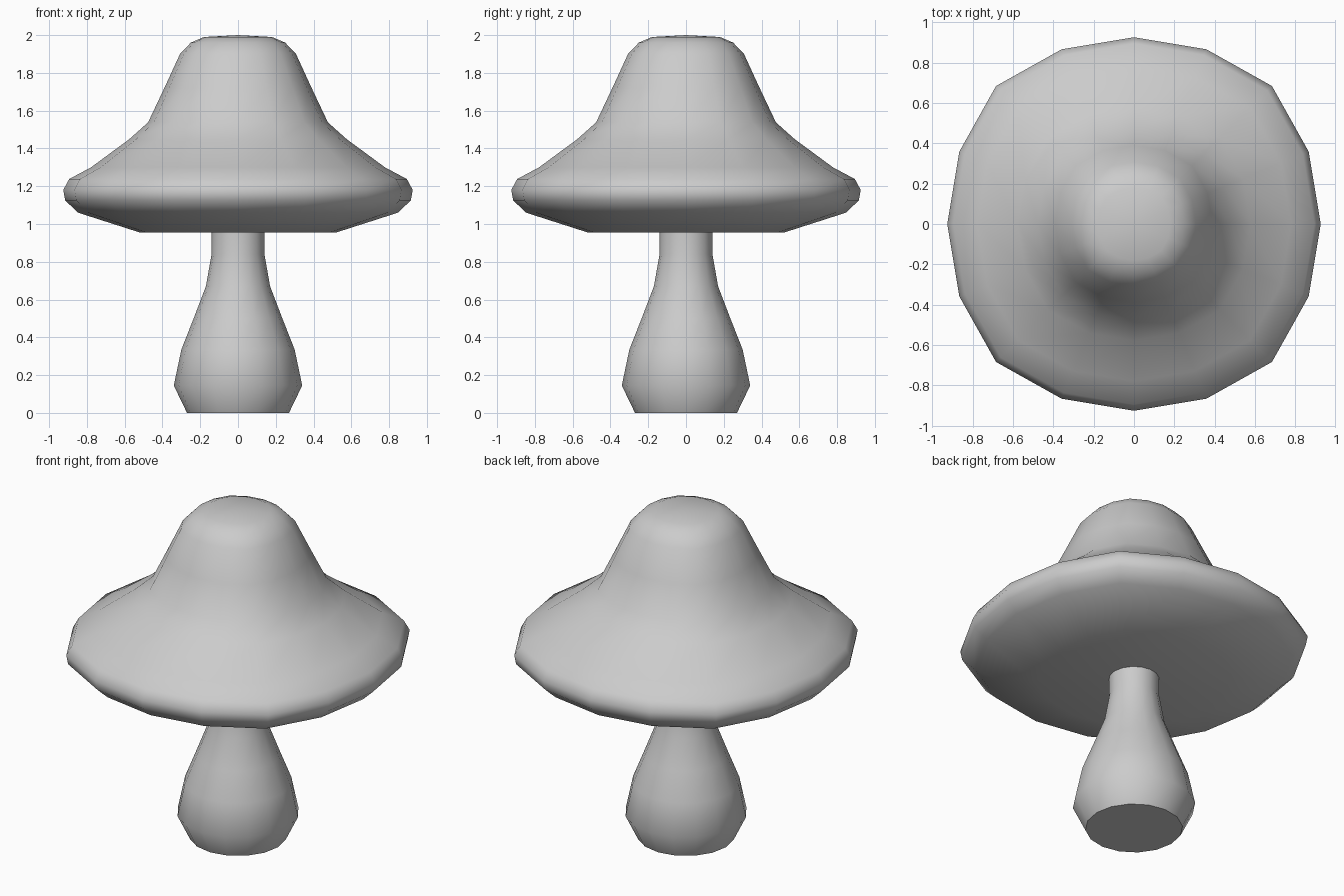
import bpy
import bmesh
import math

if "Cube" in bpy.data.objects:
    bpy.data.objects.remove(bpy.data.objects["Cube"])


def ring_directions(corner):
    """16 directions; corner > 1 pushes the diagonals out to a rounded square."""
    dirs = []
    for i in range(16):
        a = i * math.tau / 16
        k = 1 + (corner - 1) * (1 - math.cos(4 * a)) / 2
        if i % 2:
            k = 1 + (corner - 1) * 0.28
        dirs.append((k * math.cos(a), k * math.sin(a)))
    return dirs


def lathe(name, profile, corner, bottom_z, top_z, sharp_angle):
    """Spin (radius, z) pairs, listed bottom to top, and close both ends."""
    bm = bmesh.new()
    dirs = ring_directions(corner)
    rings = [[bm.verts.new((r * x, r * y, z)) for x, y in dirs] for r, z in profile]
    bottom = bm.verts.new((0, 0, bottom_z))
    top = bm.verts.new((0, 0, top_z))
    for i in range(16):
        j = (i + 1) % 16
        for lo, hi in zip(rings, rings[1:]):
            bm.faces.new((lo[i], lo[j], hi[j], hi[i]))
        bm.faces.new((bottom, rings[0][j], rings[0][i]))
        bm.faces.new((top, rings[-1][i], rings[-1][j]))
    mesh = bpy.data.meshes.new(name)
    bm.to_mesh(mesh)
    bm.free()
    obj = bpy.data.objects.new(name, mesh)
    bpy.context.collection.objects.link(obj)
    bpy.ops.object.select_all(action='DESELECT')
    obj.select_set(True)
    bpy.context.view_layer.objects.active = obj
    bpy.ops.object.shade_smooth_by_angle(angle=math.radians(sharp_angle))
    return obj


# Bulbous stem with a flat, sharp-edged base
lathe("stem",
      [(0.27, 0), (0.34, 0.145), (0.30, 0.335), (0.235, 0.50),
       (0.17, 0.67), (0.14, 0.84), (0.14, 1.0)],
      1.0, 0, 1.0, 50)

# Wide cap: flat underside, rounded rim, flared slope and blunt crown
lathe("cap",
      [(0.52, 0.955), (0.847, 1.06), (0.915, 1.125), (0.925, 1.18),
       (0.894, 1.238), (0.778, 1.30), (0.577, 1.448), (0.476, 1.538),
       (0.39, 1.72), (0.307, 1.90), (0.25, 1.96), (0.18, 1.99)],
      1.045, 0.955, 2.0, 80)
